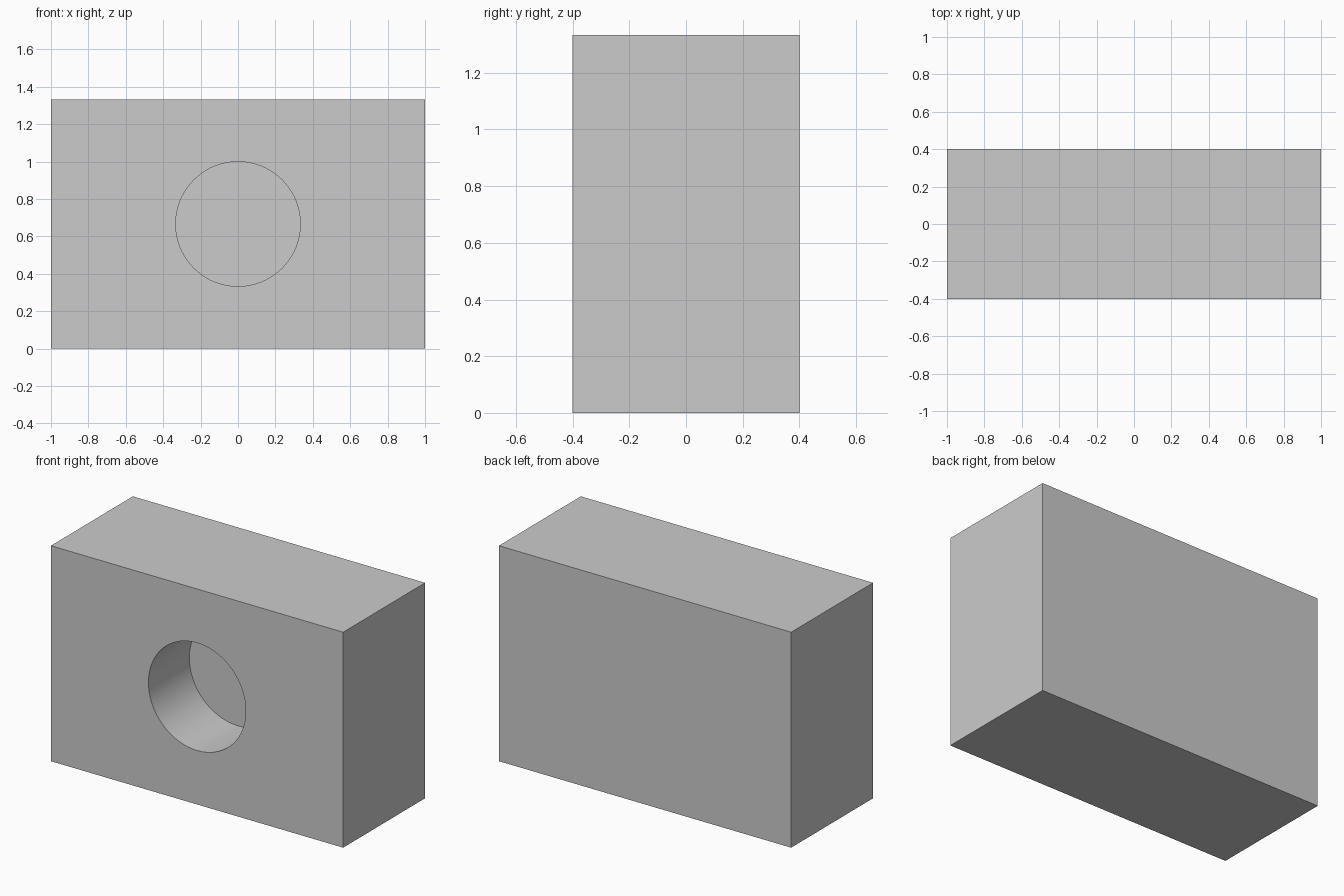
import bpy
import math

if "Cube" in bpy.data.objects:
    bpy.data.objects.remove(bpy.data.objects["Cube"])

W, D, H = 2.0, 0.8, 1.333      # block size
R, DEPTH = 0.333, 0.4          # round recess in the front face

# Solid block
bpy.ops.mesh.primitive_cube_add(size=1, location=(0, 0, H / 2))
block = bpy.context.object
block.name = "block"
block.scale = (W, D, H)
bpy.ops.object.transform_apply(location=True, rotation=True, scale=True)

# Cutter for the blind hole, sticking out past the front face
extra = 0.2
bpy.ops.mesh.primitive_cylinder_add(
    vertices=96, radius=R, depth=DEPTH + extra,
    location=(0, -D / 2 + (DEPTH - extra) / 2, H / 2),
    rotation=(math.pi / 2, 0, 0))
cutter = bpy.context.object
cutter.name = "hole_cutter"
cutter.hide_render = True

# Cut the hole, then drop the cutter
cut = block.modifiers.new("hole", 'BOOLEAN')
cut.operation = 'DIFFERENCE'
cut.solver = 'EXACT'
cut.object = cutter
bpy.ops.object.select_all(action='DESELECT')
bpy.context.view_layer.objects.active = block
block.select_set(True)
bpy.ops.object.modifier_apply(modifier=cut.name)
bpy.data.objects.remove(cutter, do_unlink=True)

# Smooth hole wall, sharp edges elsewhere
bpy.ops.object.shade_smooth_by_angle(angle=math.radians(30))
